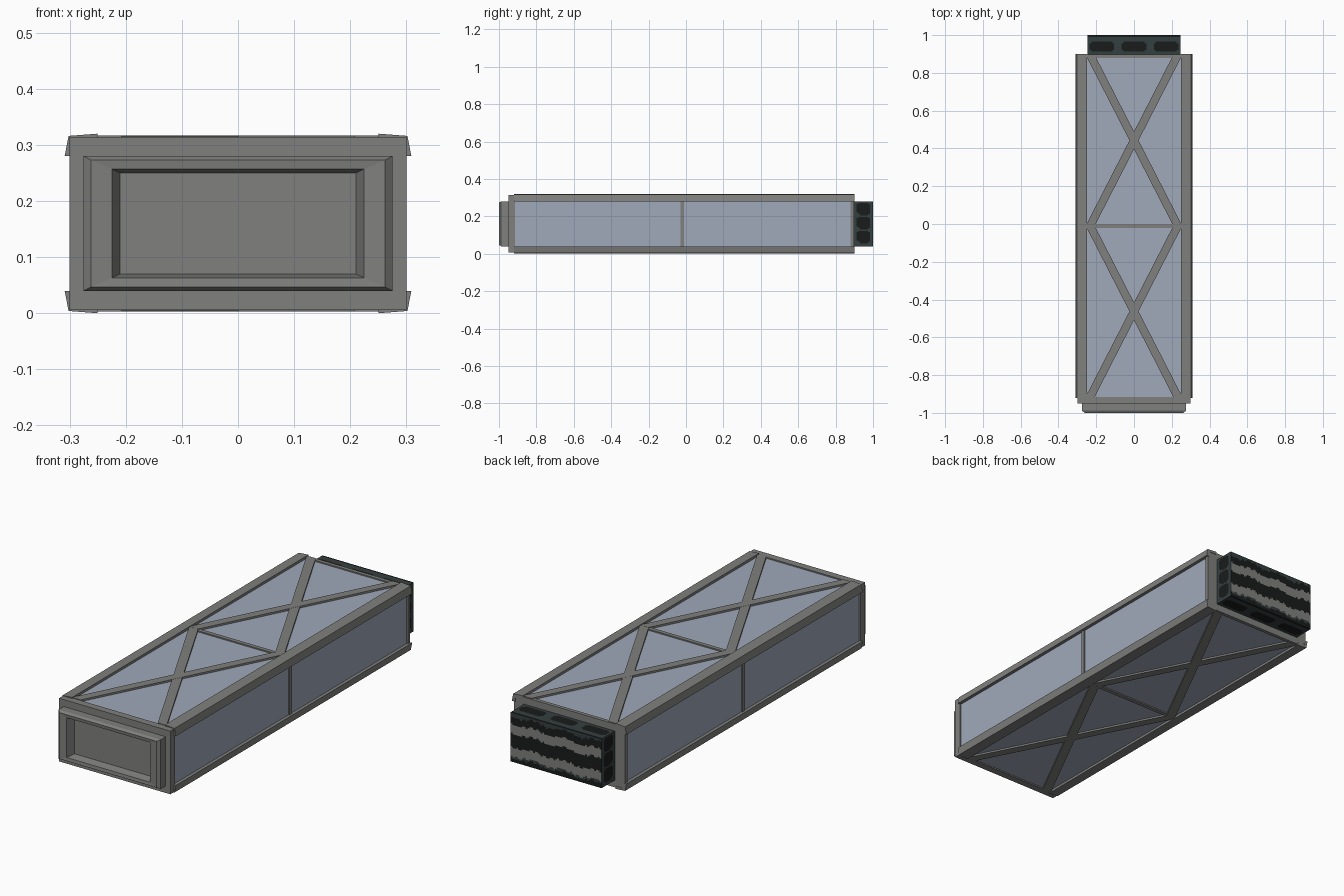
import bpy, bmesh, math
from mathutils import Vector

if "Cube" in bpy.data.objects:
    bpy.data.objects.remove(bpy.data.objects["Cube"])


def material(name, rgb):
    m = bpy.data.materials.new(name)
    m.diffuse_color = (*rgb, 1)
    m.use_nodes = True
    m.node_tree.nodes["Principled BSDF"].inputs["Base Color"].default_value = m.diffuse_color
    return m


GREY = material("frame grey", (0.215, 0.215, 0.21))
BLUE = material("panel blue grey", (0.35, 0.395, 0.49))
TEAL = material("dark teal", (0.035, 0.05, 0.05))
BLACK = material("soot black", (0.010, 0.011, 0.011))
MID = 0.16  # middle height of the body


def finish(bm, name, *mats):
    bmesh.ops.recalc_face_normals(bm, faces=bm.faces)
    me = bpy.data.meshes.new(name)
    bm.to_mesh(me)
    bm.free()
    ob = bpy.data.objects.new(name, me)
    bpy.context.collection.objects.link(ob)
    for m in mats:
        me.materials.append(m)
    return ob


def loft(bm, rings, close=True):
    vs = [[bm.verts.new(p) for p in r] for r in rings]
    n = len(vs[0])
    for a, b in zip(vs, vs[1:]):
        for i in range(n):
            bm.faces.new((a[i], a[(i + 1) % n], b[(i + 1) % n], b[i]))
    if close:
        bm.faces.new(vs[0])
        bm.faces.new(vs[-1])


def add_box(bm, x0, x1, y0, y1, z0, z1):
    loft(bm, [[(x0, y0, z), (x1, y0, z), (x1, y1, z), (x0, y1, z)] for z in (z0, z1)])


# panelled core
bm = bmesh.new()
add_box(bm, -0.293, 0.293, -0.93, 0.885, 0.012, 0.308)
finish(bm, "body_panels", BLUE)

# end plates
for name, y0, y1 in (("front_plate", -0.95, -0.915), ("rear_plate", 0.88, 0.898)):
    bm = bmesh.new()
    add_box(bm, -0.3, 0.3, y0, y1, 0.006, 0.314)
    finish(bm, name, GREY)

# four flared corner rails
PROFILE = [(0.25, 0.16), (0.302, 0.156), (0.309, 0.12), (0.292, 0.12),
           (0.290, 0.146), (0.25, 0.146)]
bm = bmesh.new()
for sx in (-1, 1):
    for sz in (-1, 1):
        loft(bm, [[(sx * x, y, MID + sz * z) for x, z in PROFILE] for y in (-0.92, 0.9)])
finish(bm, "corner_rails", GREY)

# crossed braces on top and bottom
bm = bmesh.new()
W = 0.024
for sz in (-1, 1):
    for y0, y1 in ((-0.915, -0.01), (-0.01, 0.895)):
        for s, t in ((1, 0.1570), (-1, 0.1565)):
            quad = [(-s * 0.232 - W, y0), (-s * 0.232 + W, y0),
                    (s * 0.232 + W, y1), (s * 0.232 - W, y1)]
            loft(bm, [[(x, y, MID + sz * z) for x, y in quad] for z in (0.145, t)])
finish(bm, "cross_braces", GREY)

# middle hoop: thin bars across all four sides
bm = bmesh.new()
for s in (-1, 1):
    add_box(bm, -0.25, 0.25, -0.02, 0.0, MID + s * 0.151 - 0.003, MID + s * 0.151 + 0.003)
    add_box(bm, s * 0.294 - 0.004, s * 0.294 + 0.004, -0.03, -0.01, 0.03, 0.29)
finish(bm, "middle_bars", GREY)

# front bezel with a sloped rim and sunken window
bm = bmesh.new()
rings = [(0.275, 0.12, -0.945), (0.275, 0.12, -0.988), (0.262, 0.113, -1.0),
         (0.21, 0.09, -1.0), (0.21, 0.09, -0.958)]
rings[3] = (0.225, 0.097, -0.998)
loft(bm, [[(-a, y, MID - b), (a, y, MID - b), (a, y, MID + b), (-a, y, MID + b)]
          for a, b, y in rings])
finish(bm, "front_bezel", GREY)

# rear engine block, cut in a grid so that patches can be coloured
bm = bmesh.new()
add_box(bm, -0.245, 0.245, 0.895, 1.0, 0.04, 0.28)


def slices(axis, start, end, n):
    for i in range(1, n):
        co, no = Vector((0, 0, 0)), Vector((0, 0, 0))
        co[axis] = start + (end - start) * i / n
        no[axis] = 1
        bmesh.ops.bisect_plane(bm, geom=bm.verts[:] + bm.edges[:] + bm.faces[:],
                               plane_co=co, plane_no=no)


slices(0, -0.245, 0.245, 49)
slices(1, 0.895, 1.0, 12)
slices(2, 0.04, 0.28, 32)
bm.normal_update()
bmesh.ops.recalc_face_normals(bm, faces=bm.faces)
for f in bm.faces:
    c, n = f.calc_center_median(), f.normal
    if n.y > 0.5:
        # wavy horizontal soot bands on the back
        z = c.z + 0.006 * math.sin(c.x * 38) + 0.004 * math.sin(c.x * 171)
        if 0.225 < z < 0.262 or 0.115 < z < 0.18 or z < 0.06:
            f.material_index = 1
        elif 0.18 <= z <= 0.225 or 0.072 < z <= 0.115:
            f.material_index = 2
    elif abs(n.z) > 0.5:
        # three soot blobs above and below
        dx = min(abs(c.x - k) for k in (-0.17, 0, 0.17))
        if (dx / 0.065) ** 4 + ((c.y - 0.94) / 0.026) ** 4 < 1 or c.y > 0.988:
            f.material_index = 1
    elif abs(n.x) > 0.5:
        # soot blobs on the sides
        dz = min(abs(c.z - k) for k in (0.09, 0.165, 0.24))
        if (dz / 0.032) ** 4 + ((c.y - 0.95) / 0.036) ** 4 < 1:
            f.material_index = 1
finish(bm, "rear_engine_block", TEAL, BLACK, GREY)
